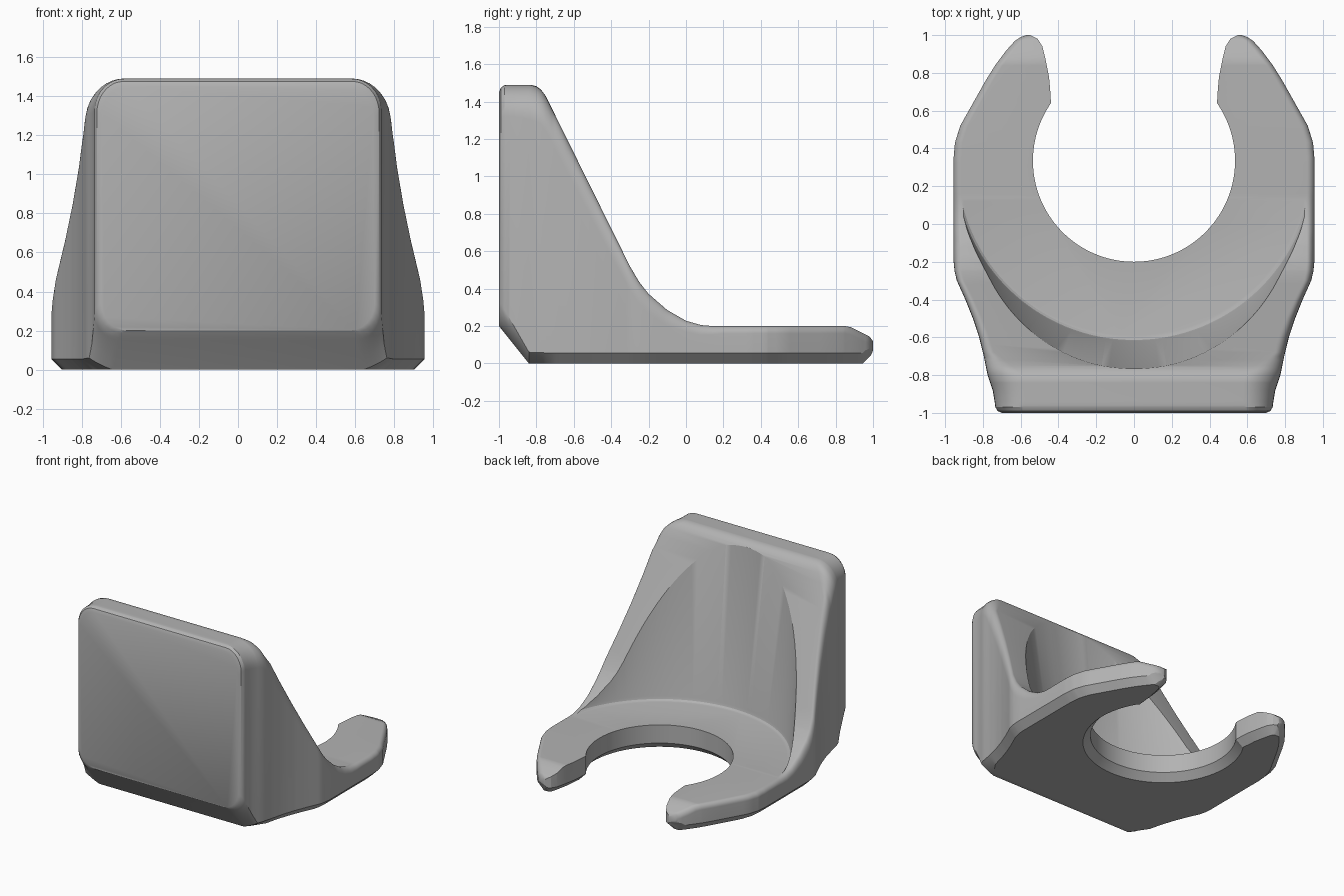
import bpy, bmesh, math
from mathutils import Vector

if "Cube" in bpy.data.objects:
    bpy.data.objects.remove(bpy.data.objects["Cube"], do_unlink=True)

grey = bpy.data.materials.new("plain_grey")
grey.use_nodes = True
grey.diffuse_color = (0.45, 0.45, 0.45, 1)
grey.node_tree.nodes["Principled BSDF"].inputs["Base Color"].default_value = grey.diffuse_color

BORE_Y, BORE_R = 0.335, 0.535

# Profiles along the length: (y, value)
HALF_WIDTH = [(-1, .70), (-.99, .722), (-.97, .734), (-.94, .738), (-.88, .748), (-.8, .775),
              (-.7, .795), (-.6, .82), (-.5, .853), (-.4, .893), (-.3, .938), (-.25, .95), (-.2, .955),
              (.35, .955), (.43, .948), (.52, .92), (.76, .785), (.84, .735), (.92, .675),
              (.97, .63), (.99, .6), (1, .57)]
TOP = [(-1, 1.45), (-.99, 1.475), (-.97, 1.488), (-.95, 1.49), (-.83, 1.49), (-.8, 1.482),
       (-.775, 1.464), (-.75, 1.43), (-.3, .52), (-.25, .435), (-.2, .372), (-.1, .285),
       (0, .228), (.08, .205), (.14, .2), (.85, .2), (.88, .194), (.98, .145), (1, .12)]
BOTTOM = [(-1, .2), (-.84, 0), (.945, 0), (1, .055)]
TOP_RX = [(-1, .13), (-.95, .16), (-.8, .19), (-.68, .06), (-.3, .04), (1, .04)]
TOP_RZ = [(-1, .16), (-.8, .19), (-.4, .15), (0, .06), (.2, .04), (1, .04)]
LOW_RX = [(-1, .13), (-.84, .12), (-.7, .055), (1, .055)]
LOW_RZ = [(-1, .14), (-.84, .06), (-.7, .055), (1, .055)]
LOW_CHAMFER = [(-1, 0), (-.84, .8), (-.7, 1), (1, 1)]


def sample(table, y):
    for (a, u), (b, v) in zip(table, table[1:]):
        if y <= b:
            return u + (v - u) * (y - a) / (b - a)
    return table[-1][1]


def finish(name, bm):
    bmesh.ops.recalc_face_normals(bm, faces=bm.faces)
    mesh = bpy.data.meshes.new(name)
    bm.to_mesh(mesh)
    bm.free()
    mesh.materials.append(grey)
    obj = bpy.data.objects.new(name, mesh)
    bpy.context.collection.objects.link(obj)
    return obj


def loft(name, rings):
    bm = bmesh.new()
    loops = [[bm.verts.new(p) for p in ring] for ring in rings]
    n = len(loops[0])
    for a, b in zip(loops, loops[1:]):
        for i in range(n):
            j = (i + 1) % n
            bm.faces.new((a[i], a[j], b[j], b[i]))
    bm.faces.new(loops[0])
    bm.faces.new(loops[-1])
    return finish(name, bm)


def section(y):
    # Rounded cross-section: eased lower corner, round upper corner
    w, top, low = (sample(t, y) for t in (HALF_WIDTH, TOP, BOTTOM))
    rx, rz, bx, bz = (sample(t, y) for t in (TOP_RX, TOP_RZ, LOW_RX, LOW_RZ))
    k = sample(LOW_CHAMFER, y)
    room = top - low
    bz = min(bz, room * .4)
    rz = min(rz, room * .5)
    half = []
    for i in range(7):
        t = i / 6
        a = t * math.pi / 2
        u = math.sin(a) * (1 - k) + t * k
        v = (1 - math.cos(a)) * (1 - k) + t * k
        half.append((w - bx + bx * u, low + bz * v))
    for i in range(10):
        a = i / 9 * math.pi / 2
        x, z = w - rx + rx * math.cos(a), top - rz + rz * math.sin(a)
        if z > 1.29:
            x = min(x, .58 + math.sqrt(max(0, .04 - (z - 1.29) ** 2)))
        half.append((x, z))
    return [(x, y, z) for x, z in half] + [(-x, y, z) for x, z in reversed(half)]


# Body: upright plate flowing into the flat forked base
stations = {round(-1 + i * .04, 3) for i in range(51)}
for table in (HALF_WIDTH, TOP, BOTTOM, LOW_RX):
    stations |= {round(p[0], 3) for p in table}
body = loft("holder_body", [section(y) for y in sorted(stations)])

# Bore and fork opening, flared along the underside
corner = math.atan2(.305, .44)
outline = []
for i in range(97):
    a = corner - i / 96 * (math.pi + 2 * corner)
    outline.append(Vector((BORE_R * math.cos(a), BORE_Y + BORE_R * math.sin(a))))
side = [(.443, .7), (.45, .78), (.468, .87), (.485, .94), (.51, .98), (.56, 1.005), (.6, 1.1)]
outline += [Vector((-x, y)) for x, y in side]
outline += [Vector((x, y)) for x, y in reversed(side)]


def offset(points, d):
    out = []
    for i, p in enumerate(points):
        t = (points[(i + 1) % len(points)] - p).normalized() + (p - points[i - 1]).normalized()
        t.normalize()
        out.append(p + Vector((-t.y, t.x)) * -(-d))
    return out


levels = [(-.02, .075), (.055, 0), (1.7, 0)]
opening = loft("opening_cutter", [[(p.x, p.y, z) for p in offset(outline, d)] for z, d in levels])

# Tapered round pocket hollowing the sloped back
pocket_profile = [(.925, .2005), (.938, .204), (.949, .215), (.955, .235), (1.15, 1.86)]
rings = [[(r * math.cos(math.tau * i / 160), BORE_Y + r * math.sin(math.tau * i / 160), z)
          for i in range(160)] for r, z in pocket_profile]
pocket = loft("pocket_cutter", rings)

for cutter in (pocket, opening):
    mod = body.modifiers.new(cutter.name, "BOOLEAN")
    mod.operation, mod.solver, mod.object = "DIFFERENCE", "EXACT", cutter

# Bake the cuts, then drop the cutters
graph = bpy.context.evaluated_depsgraph_get()
result = bpy.data.meshes.new_from_object(body.evaluated_get(graph))
body.modifiers.clear()
body.data = result
for cutter in (pocket, opening):
    bpy.data.objects.remove(cutter, do_unlink=True)

bpy.ops.object.select_all(action="DESELECT")
body.select_set(True)
bpy.context.view_layer.objects.active = body
bpy.ops.object.shade_smooth_by_angle(angle=math.radians(28))
